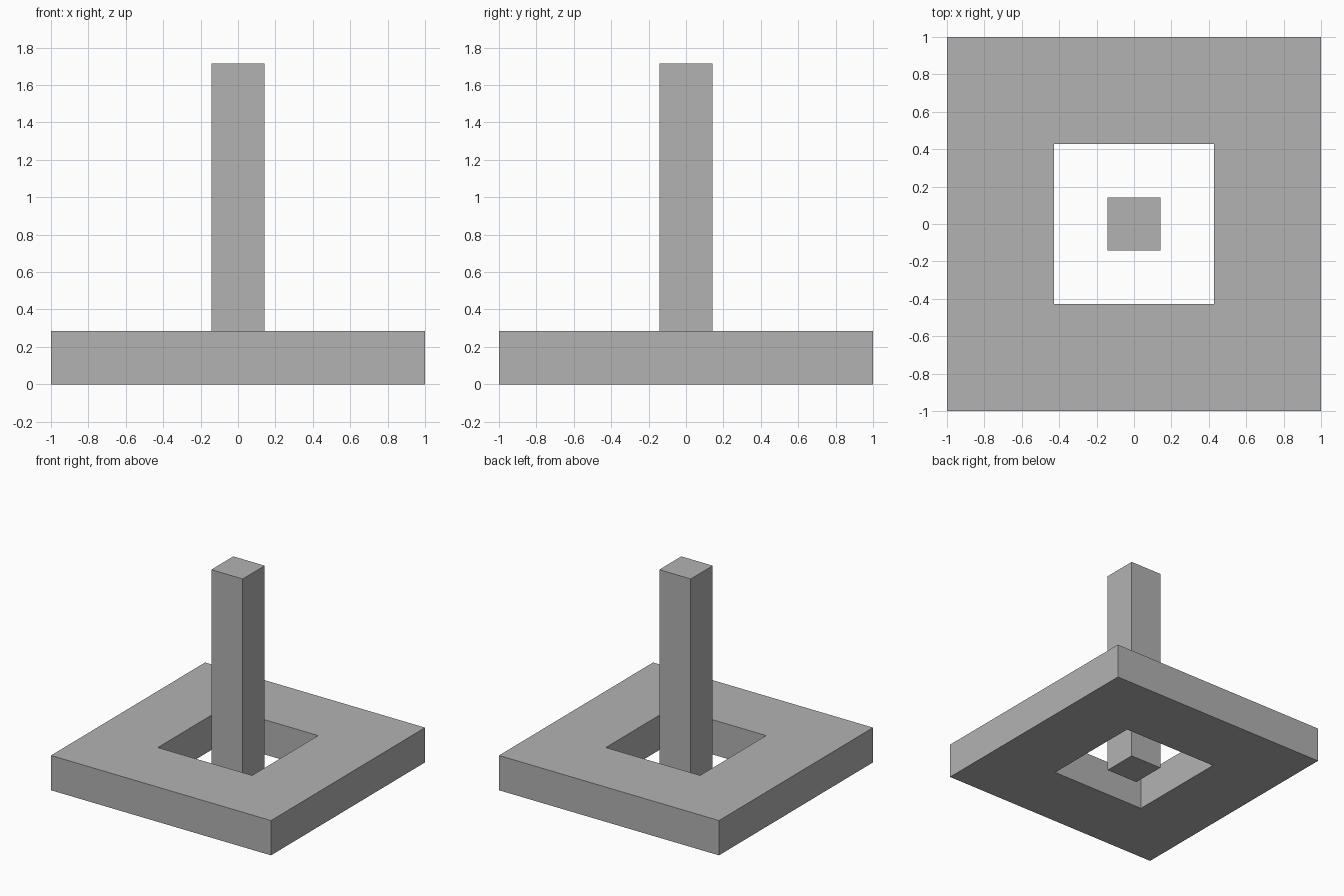
import bpy
import bmesh

if "Cube" in bpy.data.objects:
    bpy.data.objects.remove(bpy.data.objects["Cube"])

U = 1 / 7  # module size: every dimension is a whole number of these

grey = bpy.data.materials.new("light grey")
grey.diffuse_color = (0.448, 0.448, 0.448, 1)
grey.use_nodes = True
grey.node_tree.nodes["Principled BSDF"].inputs["Base Color"].default_value = grey.diffuse_color


def make_object(name, bm):
    bmesh.ops.recalc_face_normals(bm, faces=bm.faces)
    mesh = bpy.data.meshes.new(name)
    bm.to_mesh(mesh)
    bm.free()
    mesh.materials.append(grey)
    obj = bpy.data.objects.new(name, mesh)
    bpy.context.collection.objects.link(obj)
    return obj


def square_loop(bm, half, z):
    return [bm.verts.new((sx * half, sy * half, z))
            for sx, sy in ((-1, -1), (1, -1), (1, 1), (-1, 1))]


def bridge(bm, a, b):
    for i in range(4):
        j = (i + 1) % 4
        bm.faces.new((a[i], a[j], b[j], b[i]))


# Square base slab with a square opening through it
bm = bmesh.new()
loops = [square_loop(bm, half * U, z * U)
         for half, z in ((7, 0), (7, 2), (3, 2), (3, 0))]
for k in range(4):
    bridge(bm, loops[k], loops[(k + 1) % 4])
make_object("base_frame", bm)

# Free-standing square post in the middle of the opening
bm = bmesh.new()
bottom, top = square_loop(bm, U, 0), square_loop(bm, U, 12 * U)
bridge(bm, bottom, top)
bm.faces.new(bottom)
bm.faces.new(top)
make_object("centre_post", bm)
